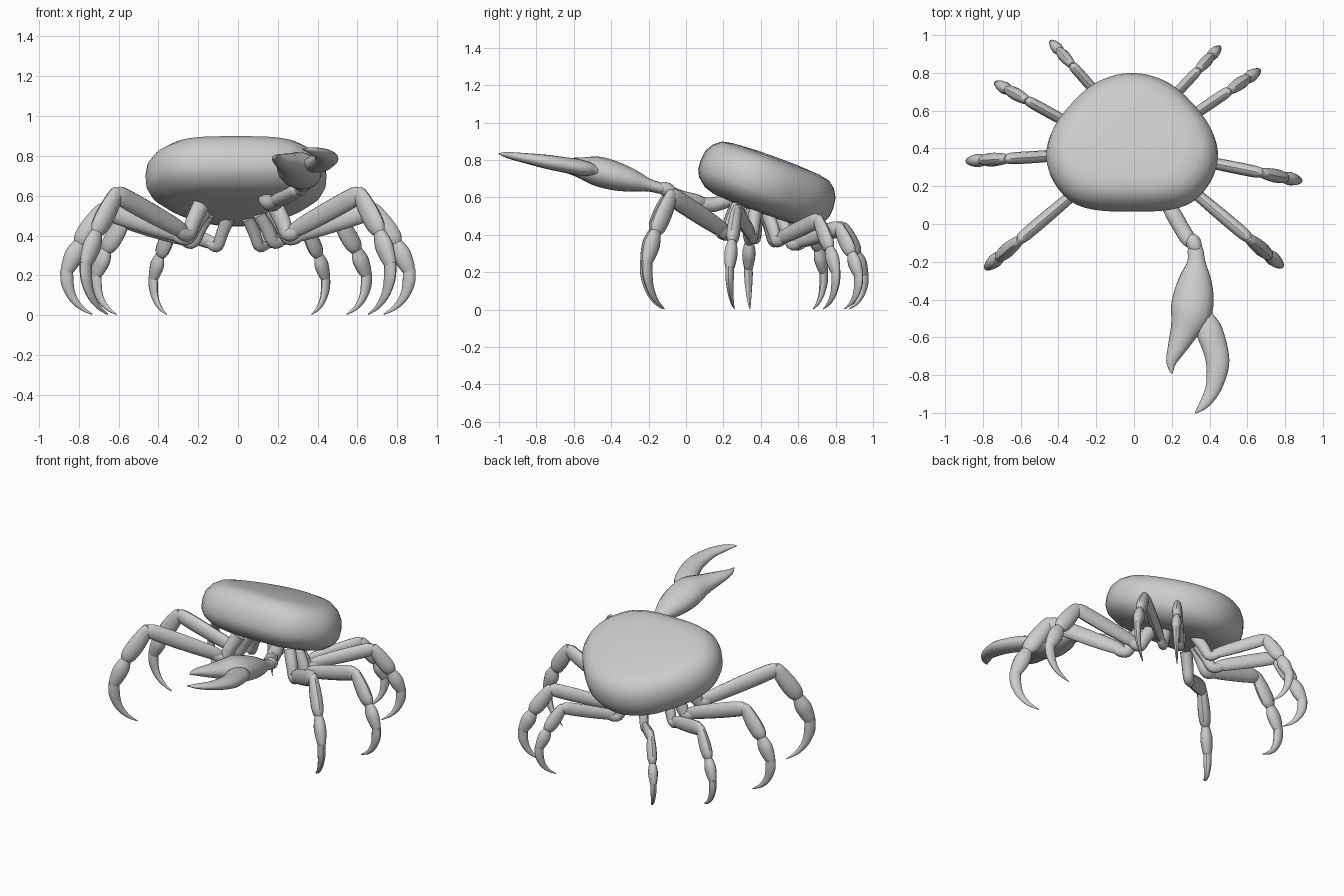
import bpy, bmesh, math
from mathutils import Vector

if "Cube" in bpy.data.objects:
    bpy.data.objects.remove(bpy.data.objects["Cube"])


def spline(pts, steps, closed=False):
    """Catmull-Rom interpolation of tuples of any size."""
    n, out = len(pts), []
    get = (lambda i: pts[i % n]) if closed else (lambda i: pts[max(0, min(n - 1, i))])
    for i in range(n if closed else n - 1):
        for k in range(steps):
            t = k / steps
            out.append(tuple(
                0.5 * (2 * b + (c - a) * t + (2 * a - 5 * b + 4 * c - d) * t * t
                       + (3 * b - a - 3 * c + d) * t ** 3)
                for a, b, c, d in zip(get(i - 1), get(i), get(i + 1), get(i + 2))))
    if not closed:
        out.append(tuple(pts[-1]))
    return out


def loft(name, rings, angle=40):
    """Skin a list of equal-sized rings and cap both ends."""
    bm = bmesh.new()
    vs = [[bm.verts.new(p) for p in r] for r in rings]
    m = len(rings[0])
    for a, b in zip(vs, vs[1:]):
        for j in range(m):
            bm.faces.new((a[j], a[(j + 1) % m], b[(j + 1) % m], b[j]))
    bm.faces.new(vs[0])
    bm.faces.new(vs[-1])
    bmesh.ops.recalc_face_normals(bm, faces=bm.faces)
    me = bpy.data.meshes.new(name)
    bm.to_mesh(me)
    bm.free()
    ob = bpy.data.objects.new(name, me)
    bpy.context.collection.objects.link(ob)
    bpy.ops.object.select_all(action='DESELECT')
    ob.select_set(True)
    bpy.context.view_layer.objects.active = ob
    bpy.ops.object.shade_smooth_by_angle(angle=math.radians(angle))
    return ob


def limb(name, pts, normal, flat=0.75, steps=4, sides=12):
    """Sweep an ellipse along points (x, y, z, radius); flat = thickness along normal."""
    path = spline(pts, steps)
    rings = []
    for i, p in enumerate(path):
        c = Vector(p[:3])
        t = (Vector(path[min(i + 1, len(path) - 1)][:3]) - Vector(path[max(i - 1, 0)][:3])).normalized()
        n = (normal - t * normal.dot(t)).normalized()
        s = n.cross(t)
        r = max(p[3], 0.003)
        rings.append([c + s * (r * math.cos(a)) + n * (r * flat * math.sin(a))
                      for a in (2 * math.pi * j / sides for j in range(sides))])
    return loft(name, rings)


# Carapace: rounded outline stacked along a tilted axis
half = [(0, -.20), (.2, -.19), (.33, -.14), (.42, -.03), (.455, .09), (.435, .21),
        (.375, .32), (.25, .46), (.13, .53), (0, .555)]
outline = spline(half + [(-x, u) for x, u in half[-2:0:-1]], 3, closed=True)
tilt = math.radians(20)
d = Vector((0, math.cos(tilt), -math.sin(tilt)))
up = Vector((0, math.sin(tilt), math.cos(tilt)))
profile = [(.620, .2), (.625, .5), (.633, .67), (.650, .81), (.690, .94), (.730, .99),
           (.780, 1.0), (.835, .98), (.880, .91), (.910, .81), (.922, .65), (.930, .3), (.931, .1)]
loft("carapace", [[Vector((x * s - .01, 0, 0)) + d * (.175 + (u - .175) * s) + up * h
                   for x, u in outline] for h, s in profile])


# Walking legs: each lies in its own vertical plane
def leg(name, bx, by, bz, ex, ey, zk, k):
    out = Vector((ex - bx, ey - by, 0))
    R = out.length
    out.normalize()
    side = Vector((-out.y, out.x, 0))

    def P(r, z, rad):
        return (bx + out.x * r, by + out.y * r, z, rad * k)

    rk, rm, rl, rt = .62 * R, .80 * R, .90 * R, .70 * R
    zm, zl = .68 * zk, .42 * zk

    def between(a, b, f):
        return a + (b - a) * f

    limb(name + "_coxa", [P(-.11, bz + .13, .045), P(-.06, bz + .05, .042), P(-.03, bz - .01, .038),
                          P(.01, bz - .01, .035), P(.04, bz + .01, .03)], side, .85, 3)
    limb(name + "_upper", [P(between(0, rk, f), between(bz, zk, f), w) for f, w in
                           ((-.02, .025), (.08, .042), (.4, .05), (.8, .052), (.96, .046), (1.03, .025))],
         side, .65)
    limb(name + "_middle", [P(between(rk, rm, f), between(zk, zm, f), w) for f, w in
                            ((-.1, .028), (.05, .042), (.5, .054), (.85, .05), (1.03, .03))], side, .7)
    limb(name + "_lower", [P(between(rm, rl, f), between(zm, zl, f), w) for f, w in
                           ((-.1, .025), (.05, .036), (.4, .05), (.8, .042), (1.05, .03))], side, .75)
    tip = []
    for i in range(6):
        t = i / 5
        q = (1 - t) ** 2, 2 * t * (1 - t), t * t
        tip.append(P(q[0] * rl + q[1] * (rl + .01) + q[2] * rt,
                     q[0] * (zl + .01) + q[1] * zl * .3 + q[2] * .004,
                     (.034, .034, .027, .02, .012, .003)[i]))
    limb(name + "_tip", tip, side, .7)


# (base xyz, outermost xy, knee height, thickness)
legs = {
    "left_leg_1": (-.27, .20, .42, -.82, -.265, .61, 1.0),
    "left_leg_2": (-.28, .37, .40, -.925, .33, .53, .95),
    "left_leg_3": (-.25, .48, .38, -.765, .765, .48, .88),
    "left_leg_4": (-.12, .607, .36, -.46, .99, .44, .8),
    "right_leg_1": (.27, .21, .42, .82, -.255, .61, 1.0),
    "right_leg_2": (.28, .35, .40, .925, .22, .53, .95),
    "right_leg_3": (.20, .50, .38, .695, .835, .48, .88),
    "right_leg_4": (.125, .585, .36, .475, .96, .44, .8),
}
for name, spec in legs.items():
    leg(name, *spec)


# Single large claw on the right
def cz(y):
    return .65 + (-.14 - y) * .27 if y > -.51 else .75 + (-.51 - y) * .172


def claw(name, pts, flat):
    limb(name, [(x, y, cz(y), r) for x, y, r in pts], Vector((0, .25, 1)), flat, 4, 16)


claw("claw_palm", [(.325, -.10, .02), (.325, -.13, .04), (.33, -.2, .048), (.325, -.28, .082),
                   (.315, -.38, .107), (.30, -.48, .108), (.265, -.57, .075), (.23, -.65, .052),
                   (.198, -.73, .028), (.20, -.79, .005)], .72)
claw("claw_finger", [(.385, -.47, .03), (.385, -.51, .055), (.40, -.57, .07), (.43, -.66, .066),
                     (.443, -.75, .06), (.42, -.87, .042), (.37, -.955, .026), (.325, -1.0, .004)], .62)
arm_n = Vector((0, .25, 1))
limb("claw_arm_base", [(.14, .22, .58, .04), (.17, .13, .56, .045), (.20, .06, .575, .035)], arm_n, .9)
limb("claw_arm", [(.18, .10, .57, .03), (.205, .06, .58, .042), (.25, -.02, .60, .042),
                  (.29, -.085, .625, .04), (.305, -.11, .635, .025)], arm_n, .85)
limb("claw_wrist", [(.29, -.07, .62, .025), (.31, -.09, .635, .04), (.325, -.125, .65, .036),
                    (.33, -.15, .655, .02)], arm_n, .95)
